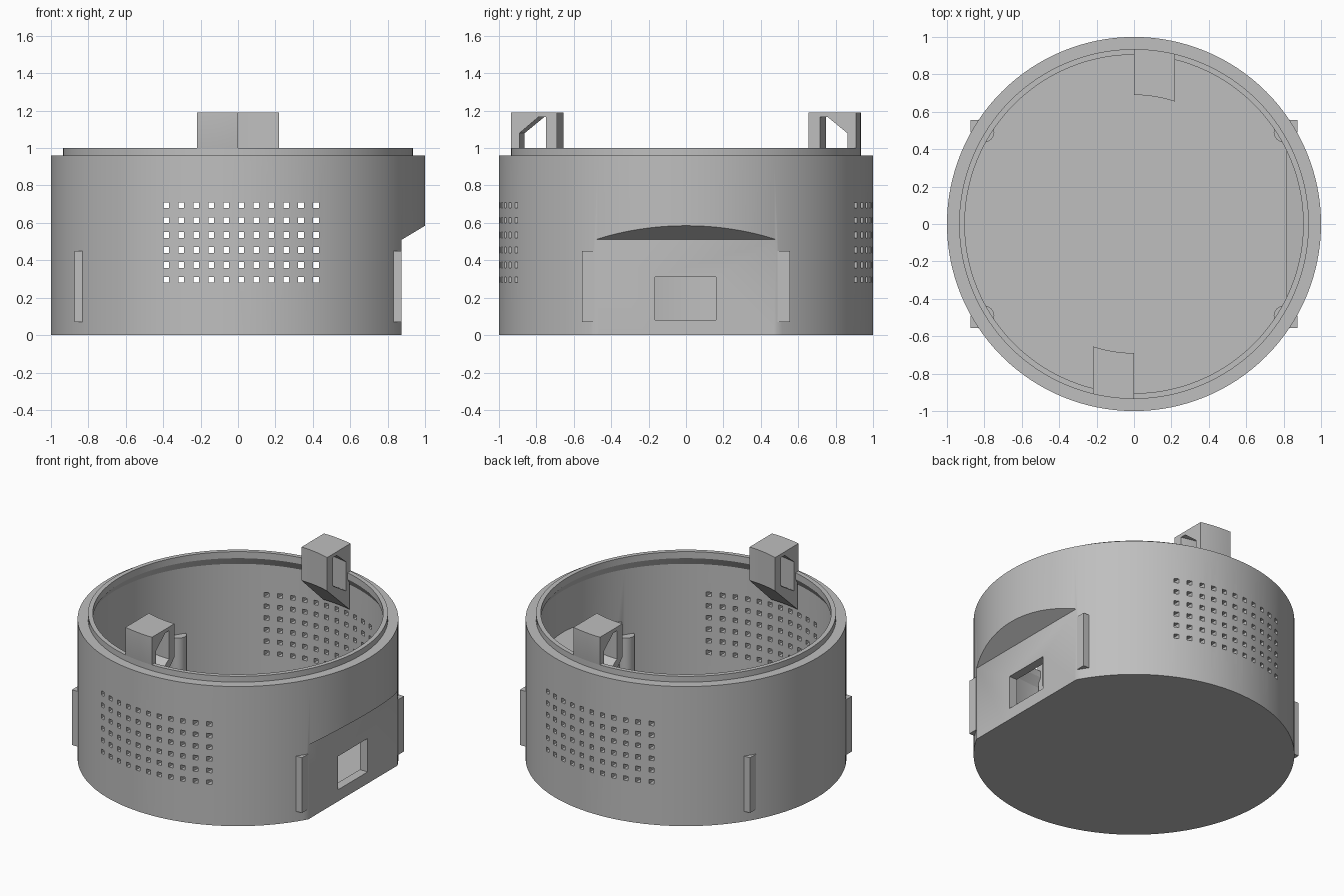
import bpy, bmesh, math

cube = bpy.data.objects.get("Cube")
if cube:
    bpy.data.objects.remove(cube, do_unlink=True)

grey = bpy.data.materials.new("plain grey")
grey.use_nodes = True
COLOR = (0.52, 0.52, 0.52, 1)
grey.diffuse_color = COLOR
grey.node_tree.nodes["Principled BSDF"].inputs["Base Color"].default_value = COLOR


def finish(name, bm):
    bmesh.ops.recalc_face_normals(bm, faces=bm.faces)
    mesh = bpy.data.meshes.new(name)
    bm.to_mesh(mesh)
    bm.free()
    mesh.materials.append(grey)
    obj = bpy.data.objects.new(name, mesh)
    bpy.context.collection.objects.link(obj)
    return obj


def lathe(name, profile, steps=128):
    """Closed solid of revolution; the profile starts and ends on the axis."""
    bm = bmesh.new()
    verts = [bm.verts.new((r, 0, z)) for r, z in profile]
    edges = [bm.edges.new(pair) for pair in zip(verts, verts[1:])]
    bmesh.ops.spin(bm, geom=verts + edges, cent=(0, 0, 0), axis=(0, 0, 1),
                   angle=math.tau, steps=steps)
    bmesh.ops.remove_doubles(bm, verts=bm.verts, dist=0.0001)
    return finish(name, bm)


def loft(name, sections):
    """Skin a row of equal closed sections and cap both ends."""
    bm = bmesh.new()
    rows = [[bm.verts.new(p) for p in s] for s in sections]
    n = len(rows[0])
    for a, b in zip(rows, rows[1:]):
        for i in range(n):
            j = (i + 1) % n
            bm.faces.new((a[i], a[j], b[j], b[i]))
    bm.faces.new(rows[0])
    bm.faces.new(rows[-1])
    return finish(name, bm)


def add_box(bm, x0, x1, y0, y1, z0, z1):
    box = bmesh.ops.create_cube(bm, size=1)["verts"]
    bmesh.ops.scale(bm, vec=(x1 - x0, y1 - y0, z1 - z0), verts=box)
    bmesh.ops.translate(bm, vec=((x0 + x1) / 2, (y0 + y1) / 2, (z0 + z1) / 2), verts=box)


def subtract(target, cutter):
    cutter.hide_render = True
    mod = target.modifiers.new("cut", "BOOLEAN")
    mod.operation, mod.solver, mod.object = "DIFFERENCE", "EXACT", cutter
    bpy.context.view_layer.objects.active = target
    bpy.ops.object.modifier_apply(modifier=mod.name)
    bpy.data.objects.remove(cutter, do_unlink=True)


def smooth(obj):
    bpy.ops.object.select_all(action="DESELECT")
    obj.select_set(True)
    bpy.context.view_layer.objects.active = obj
    bpy.ops.object.shade_smooth_by_angle(angle=math.radians(30))


def side_wedge(name, x, z0, z1, z2):
    """Prism that trims a round solid to a flat side with a sloped top."""
    outline = [(x, z0), (x, z1), (1.0, z2), (1.3, z2 + 0.3 * (z2 - z1) / (1 - x)), (1.3, z0)]
    return loft(name, [[(px, y, pz) for px, pz in outline] for y in (-0.9, 0.9)])


# Round housing with a stepped rim and one flat side
body = lathe("housing", [(0, 0), (1, 0), (1, 0.96), (0.935, 0.96), (0.935, 1), (0, 1)])
subtract(body, side_wedge("outer_flat_cutter", 0.875, -0.2, 0.51, 0.585))

# Hollow inside, narrowing to a lip under the rim
cavity = lathe("cavity", [(0, 0.06), (0.94, 0.06), (0.94, 0.9), (0.905, 0.955),
                          (0.905, 1.1), (0, 1.1)])
subtract(cavity, side_wedge("inner_flat_cutter", 0.815, -0.2, 0.54, 0.65))
subtract(body, cavity)

# Vent grilles, front and back
bm = bmesh.new()
HOLE = 0.015
for col in range(11):
    for row in range(6):
        x, z = 0.017 + (col - 5) * 0.08, 0.495 + (row - 2.5) * 0.08
        add_box(bm, x - HOLE, x + HOLE, -1.2, 1.2, z - HOLE, z + HOLE)
subtract(body, finish("vent_cutter", bm))

# Socket opening in the flat side
bm = bmesh.new()
add_box(bm, 0.7, 1.1, -0.165, 0.16, 0.08, 0.31)
subtract(body, finish("socket_cutter", bm))
smooth(body)

# Four corner tabs, each with a rounded post inside
for sx, side in ((1, "left"), (-1, "right")):
    for sy, end in ((-1, "front"), (1, "back")):
        bm = bmesh.new()
        add_box(bm, 0.8 * sx, 0.875 * sx, 0.49 * sy, 0.555 * sy, 0.07, 0.45)
        finish(f"{end}_{side}_tab", bm)
        bm = bmesh.new()
        bmesh.ops.create_cone(bm, cap_ends=True, segments=24, radius1=0.053,
                              radius2=0.053, depth=0.4)
        bmesh.ops.translate(bm, vec=(0.8 * sx, 0.49 * sy, 0.25), verts=bm.verts)
        smooth(finish(f"{end}_{side}_post", bm))

# Two curved hollow clips: pieces of radius and height, swept beside the centre line
OUTER = [(0.935, 1.0), (0.935, 1.19), (0.69, 1.19), (0.69, 0.96), (0.925, 0.74), (0.925, 0.96)]
INNER = [(0.89, 0.88), (0.89, 1.08), (0.79, 1.165), (0.75, 1.165), (0.75, 0.97)]
STEPS = 8


def sweep(name, profile, sign, x0, x1):
    sections = []
    for i in range(STEPS + 1):
        x = x0 + (x1 - x0) * i / STEPS
        sections.append([(sign * x, sign * math.sqrt(r * r - x * x), z) for r, z in profile])
    return loft(name, sections)


for sign, end in ((-1, "front"), (1, "back")):
    clip = sweep(f"{end}_clip", OUTER, sign, 0, 0.22)
    subtract(clip, sweep("clip_cutter", INNER, sign, -0.05, 0.27))
    smooth(clip)
